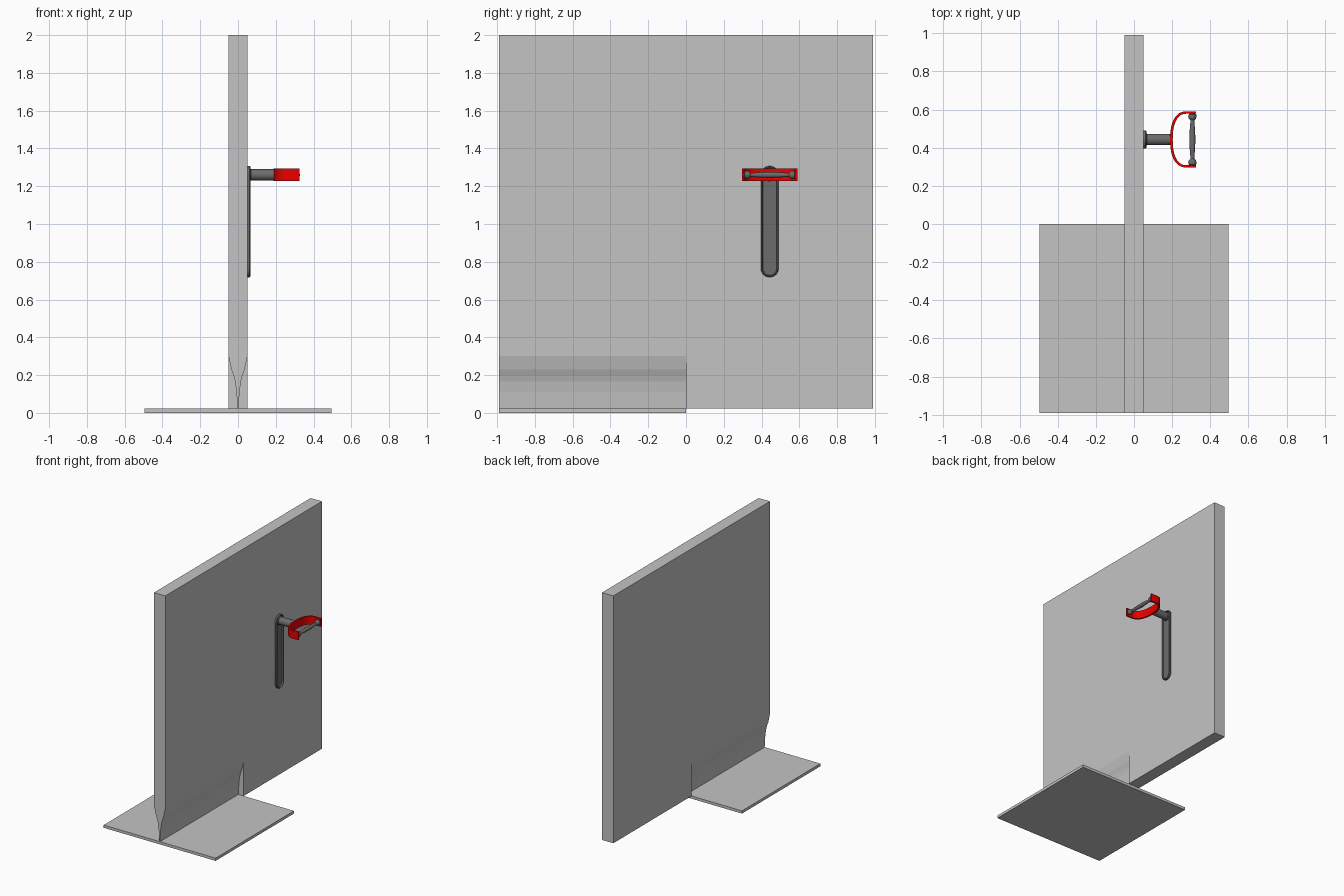
import bpy, bmesh, math
from mathutils import Matrix, Vector

if "Cube" in bpy.data.objects:
    bpy.data.objects.remove(bpy.data.objects["Cube"])


def material(name, rgb):
    m = bpy.data.materials.new(name)
    m.diffuse_color = (*rgb, 1)
    m.use_nodes = True
    m.node_tree.nodes["Principled BSDF"].inputs["Base Color"].default_value = m.diffuse_color
    return m


LIGHT = material("light grey", (0.55, 0.55, 0.55))
STEEL = material("dark grey", (0.15, 0.15, 0.15))
RED = material("red", (0.8, 0.0, 0.0))


def finish(name, bm, mat, smooth=False):
    bmesh.ops.recalc_face_normals(bm, faces=bm.faces[:])
    me = bpy.data.meshes.new(name)
    bm.to_mesh(me)
    bm.free()
    me.materials.append(mat)
    ob = bpy.data.objects.new(name, me)
    bpy.context.collection.objects.link(ob)
    if smooth:
        bpy.ops.object.select_all(action='DESELECT')
        ob.select_set(True)
        bpy.context.view_layer.objects.active = ob
        bpy.ops.object.shade_smooth_by_angle(angle=math.radians(35))
    return ob


def box(name, lo, hi, mat):
    bm = bmesh.new()
    bmesh.ops.create_cube(bm, size=1)
    lo, hi = Vector(lo), Vector(hi)
    for v in bm.verts:
        v.co = (lo + hi) / 2 + v.co * (hi - lo)
    return finish(name, bm, mat)


def prism(name, pts, offset, mat, smooth=False):
    bm = bmesh.new()
    f = bm.faces.new([bm.verts.new(p) for p in pts])
    g = bmesh.ops.extrude_face_region(bm, geom=[f])
    bmesh.ops.translate(bm, vec=offset,
                        verts=[v for v in g["geom"] if isinstance(v, bmesh.types.BMVert)])
    return finish(name, bm, mat, smooth)


def lathe(name, profile, matrix, mat, n=24):
    """Spin (radius, height) pairs around local z."""
    bm = bmesh.new()
    rings = [[bm.verts.new((r * math.cos(2 * math.pi * i / n),
                            r * math.sin(2 * math.pi * i / n), h)) for i in range(n)]
             for r, h in profile]
    for a, b in zip(rings, rings[1:]):
        for i in range(n):
            bm.faces.new((a[i], a[(i + 1) % n], b[(i + 1) % n], b[i]))
    bm.faces.new(rings[0])
    bm.faces.new(rings[-1])
    bm.transform(matrix)
    return finish(name, bm, mat, True)


# Base plate and upright panel
box("base_plate", (-0.495, -0.99, 0), (0.495, 0, 0.022), LIGHT)
panel = box("panel", (-0.05, -0.99, 0.022), (0.05, 0.99, 2), LIGHT)

# Front half of the panel narrows to a thin foot
taper = [(0.003, -0.1), (0.003, 0.022), (0.008, 0.11), (0.015, 0.165), (0.024, 0.2),
         (0.035, 0.23), (0.05, 0.30), (0.1, 0.30), (0.1, -0.1)]
for s in (-1, 1):
    cutter = prism("taper_cutter", [(s * x, -1.1, z) for x, z in taper], (0, 1.1, 0), LIGHT)
    cutter.hide_render = True
    mod = panel.modifiers.new("taper", 'BOOLEAN')
    mod.operation, mod.solver, mod.object = 'DIFFERENCE', 'EXACT', cutter
    bpy.context.view_layer.objects.active = panel
    bpy.ops.object.modifier_apply(modifier=mod.name)
    bpy.data.objects.remove(cutter)

# Slotted mounting track on the panel
CY, Z_TOP, Z_LOW = 0.443, 1.26, 0.765


def stadium(x, r, n=12):
    up = [(x, CY + r * math.cos(math.pi * i / n), Z_TOP + r * math.sin(math.pi * i / n))
          for i in range(n + 1)]
    low = [(x, CY - r * math.cos(math.pi * i / n), Z_LOW - r * math.sin(math.pi * i / n))
           for i in range(n + 1)]
    return up + low


bm = bmesh.new()
loops = [[bm.verts.new(p) for p in stadium(x, r)]
         for x, r in ((0.049, 0.047), (0.061, 0.047), (0.066, 0.043), (0.066, 0.038), (0.054, 0.036))]
for a, b in zip(loops, loops[1:]):
    for i in range(len(a)):
        j = (i + 1) % len(a)
        bm.faces.new((a[i], a[j], b[j], b[i]))
bm.faces.new(loops[0])
bm.faces.new(loops[-1])
finish("track", bm, STEEL, True)

# Post reaching out from the track
lathe("post", [(0.034, 0.052), (0.034, 0.064), (0.03, 0.068), (0.03, 0.194)],
      Matrix.Translation((0, CY, Z_TOP)) @ Matrix.Rotation(math.pi / 2, 4, 'Y'), STEEL)

# Red D-shaped bow: straight arms joined by a rounded back
def bow(half, back, n=24):
    arc = []
    for i in range(n + 1):
        t = math.pi * i / n
        c, s = math.cos(t), math.sin(t)
        arc.append((0.275 - (0.275 - back) * abs(s) ** 0.85,
                    CY + half * math.copysign(abs(c) ** 0.85, c)))
    return [(0.326, CY + half)] + arc + [(0.326, CY - half)]


outline = bow(0.147, 0.189) + bow(0.135, 0.203)[::-1]
prism("bow", [(x, y, 1.228) for x, y in outline], (0, 0, 0.065), RED, True)

# Grip bar with knobbed ends and a swollen middle
half_bar = [(0.012, 0.136), (0.02, 0.131), (0.022, 0.121), (0.019, 0.110), (0.011, 0.101),
            (0.011, 0.085), (0.014, 0.05)]
bar = [(r, -h) for r, h in half_bar] + [(0.016, 0)] + half_bar[::-1]
lathe("grip", bar, Matrix.Translation((0.306, CY, Z_TOP)) @ Matrix.Rotation(math.pi / 2, 4, 'X'),
      STEEL, 16)
